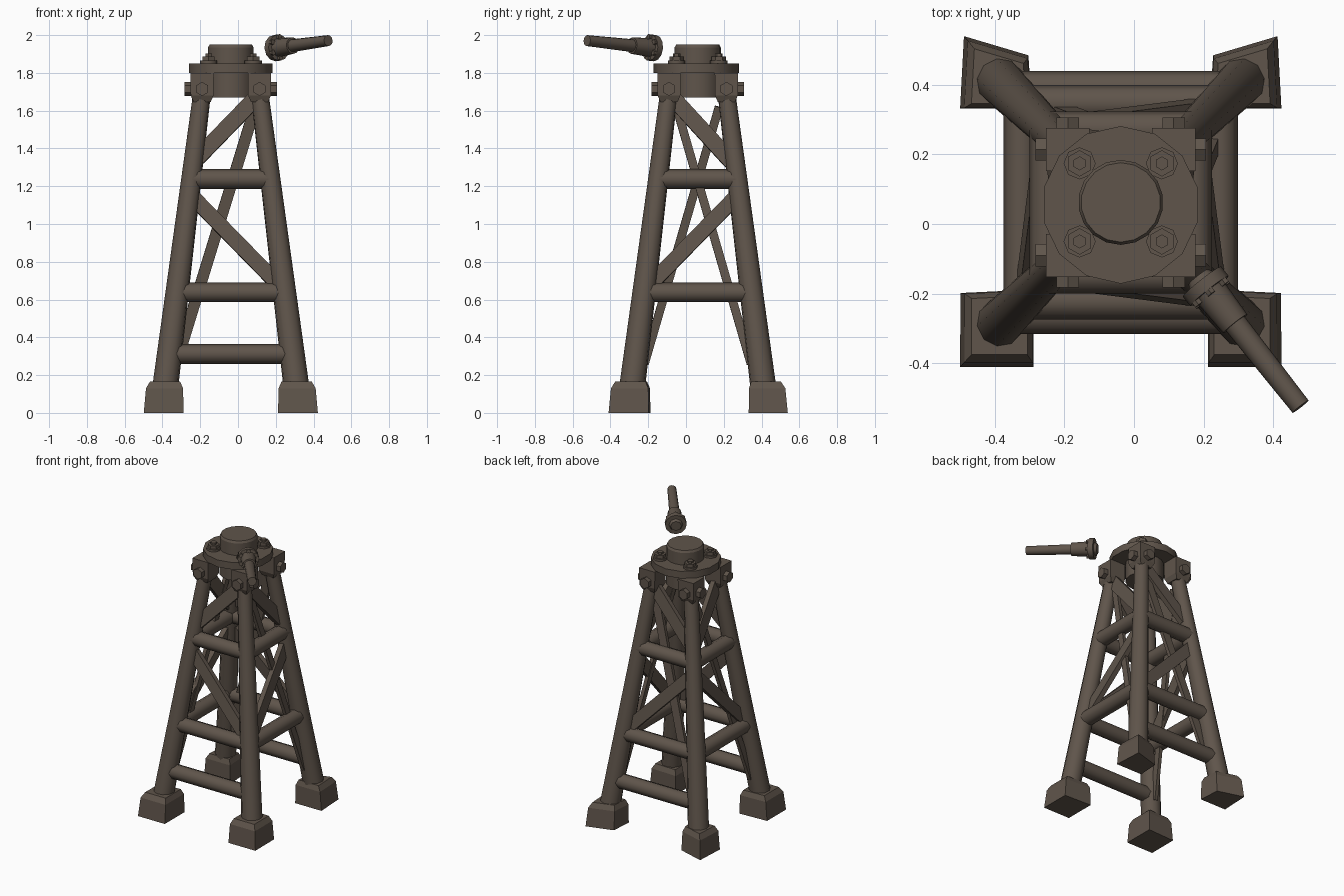
import bpy, bmesh, math
from mathutils import Vector, Matrix

if "Cube" in bpy.data.objects:
    bpy.data.objects.remove(bpy.data.objects["Cube"])

CX, CY = -0.038, 0.062                       # tower axis

mat = bpy.data.materials.new("dark_brown_metal")
mat.diffuse_color = (0.115, 0.09, 0.07, 1)
mat.use_nodes = True
mat.node_tree.nodes["Principled BSDF"].inputs["Base Color"].default_value = mat.diffuse_color


def off(z):
    """Distance of the leg centre from the tower axis at height z."""
    return 0.364 - 0.125 * z


def leg_pt(sx, sy, z):
    return Vector((CX + sx * off(z), CY + sy * off(z), z))


def finish(name, bm, smooth=True):
    bmesh.ops.recalc_face_normals(bm, faces=bm.faces)
    me = bpy.data.meshes.new(name)
    bm.to_mesh(me)
    bm.free()
    me.materials.append(mat)
    ob = bpy.data.objects.new(name, me)
    bpy.context.collection.objects.link(ob)
    if smooth:
        bpy.ops.object.select_all(action='DESELECT')
        ob.select_set(True)
        bpy.context.view_layer.objects.active = ob
        bpy.ops.object.shade_smooth_by_angle(angle=math.radians(50))
    return ob


def rod(name, p, q, r1, r2=None, sides=8, smooth=True):
    """Cylinder or cone frustum from p to q."""
    p, q = Vector(p), Vector(q)
    d = q - p
    rot = d.to_track_quat('Z', 'Y').to_matrix().to_4x4()
    bm = bmesh.new()
    bmesh.ops.create_cone(bm, cap_ends=True, segments=sides, radius1=r1,
                          radius2=r1 if r2 is None else r2, depth=d.length,
                          matrix=Matrix.Translation((p + q) / 2) @ rot)
    return finish(name, bm, smooth)


def plank(name, p, q, width, thick, normal):
    """Flat bar from p to q whose broad side faces the normal."""
    p, q, n = Vector(p), Vector(q), Vector(normal)
    d = (q - p).normalized()
    w = d.cross(n).normalized()
    n = w.cross(d)
    m = Matrix((w * width, n * thick, d * (q - p).length)).transposed().to_4x4()
    bm = bmesh.new()
    bmesh.ops.create_cube(bm, size=1, matrix=Matrix.Translation((p + q) / 2) @ m)
    return finish(name, bm, False)


def loft(name, rings):
    """Closed solid through four-cornered rings."""
    bm = bmesh.new()
    vs = [[bm.verts.new(c) for c in ring] for ring in rings]
    bm.faces.new(vs[0])
    bm.faces.new(vs[-1])
    for a, b in zip(vs, vs[1:]):
        for i in range(4):
            j = (i + 1) % 4
            bm.faces.new((a[i], a[j], b[j], b[i]))
    return finish(name, bm, False)


def square(x, y, z, h):
    return [(x + a * h, y + b * h, z) for a, b in ((-1, -1), (1, -1), (1, 1), (-1, 1))]


# Legs with feet, top brackets and bracket bolts
for sx, xn in ((-1, "left"), (1, "right")):
    for sy, yn in ((-1, "front"), (1, "back")):
        tag = f"{yn}_{xn}"
        rod(f"leg_{tag}", leg_pt(sx, sy, 0.08), leg_pt(sx, sy, 1.72), 0.07, 0.047, 10)

        # foot corners as outward distances from the axis
        if sy < 0:
            q = [(0.25, 0.25), (0.46, 0.26), (0.461, 0.472), (0.25, 0.472)]
        else:
            q = [(0.255, 0.27), (0.461, 0.27), (0.45, 0.477), (0.265, 0.422)]
        rings = []
        for z, s in ((0, 1.0), (0.13, 0.93), (0.165, 0.76)):
            c = Vector((off(z), off(z)))
            ring = []
            for a, b in q:
                u = a + (c.x - 0.362) * 0.3 if z else a
                v = b + (c.y - 0.362) * 0.3 if z else b
                u, v = c.x + (u - c.x) * s, c.y + (v - c.y) * s
                ring.append((CX + sx * u, CY + sy * v, z))
            rings.append(ring)
        loft(f"foot_{tag}", rings)

        bx, by = CX + sx * 0.152, CY + sy * 0.152
        loft(f"bracket_{tag}", [square(bx, by, 1.645, 0.045), square(bx, by, 1.68, 0.06),
                                square(bx, by, 1.80, 0.062)])
        rod(f"bolt_x_{tag}", (bx + sx * 0.05, by, 1.715), (bx + sx * 0.092, by, 1.715),
            0.037, sides=6, smooth=False)
        rod(f"bolt_y_{tag}", (bx, by + sy * 0.05, 1.715), (bx, by + sy * 0.092, 1.715),
            0.037, sides=6, smooth=False)

        # Nuts standing on the top plate
        nx, ny = CX + sx * 0.118, CY + sy * 0.112
        rod(f"washer_{tag}", (nx, ny, 1.84), (nx, ny, 1.865), 0.046, sides=8)
        rod(f"nut_{tag}", (nx, ny, 1.86), (nx, ny, 1.888), 0.038, sides=6, smooth=False)
        rod(f"stud_{tag}", (nx, ny, 1.88), (nx, ny, 1.902), 0.02, sides=6)

# Horizontal beams: front and back have three, the sides two
for s, fn in ((-1, "front"), (1, "back")):
    for i, z in enumerate((0.312, 0.638, 1.238)):
        rod(f"beam_{fn}_{i}", leg_pt(-1, s, z), leg_pt(1, s, z), 0.052)
for s, fn in ((-1, "left"), (1, "right")):
    for i, z in enumerate((0.638, 1.238)):
        rod(f"beam_{fn}_{i}", leg_pt(s, -1, z), leg_pt(s, 1, z), 0.052)

# Diagonal braces on each face
for s in (-1, 1):
    fn, sn = ("front", "left") if s < 0 else ("back", "right")
    plank(f"upper_brace_{fn}", leg_pt(0.8, s, 1.66), leg_pt(-0.9, s, 1.35), 0.085, 0.035, (0, s, 0.125))
    plank(f"middle_brace_{fn}", leg_pt(-0.95, s, 1.15), leg_pt(0.9, s, 0.68), 0.08, 0.035, (0, s, 0.125))
    plank(f"upper_brace_{sn}", leg_pt(s, -0.8, 1.66), leg_pt(s, 0.9, 1.33), 0.085, 0.035, (s, 0, 0.125))
    plank(f"middle_brace_{sn}", leg_pt(s, 0.95, 1.15), leg_pt(s, -0.9, 0.68), 0.08, 0.035, (s, 0, 0.125))
    # long thin ties on the side faces cross each other when seen from the side
    plank(f"long_tie_{sn}", leg_pt(0.96 * s, -0.7 * s, 1.62), leg_pt(0.96 * s, 0.85 * s, 0.26),
          0.045, 0.025, (s, 0, 0.125))
plank("long_tie_back", leg_pt(0.8, 0.94, 1.62), leg_pt(-0.85, 0.94, 0.3), 0.06, 0.025, (0, 1, 0.125))

# Hub, round top plate and raised cap
rod("lower_hub", (CX, CY, 1.67), (CX, CY, 1.81), 0.125, sides=16)
rod("top_plate", (CX, CY - 0.007, 1.80), (CX, CY - 0.007, 1.85), 0.226, sides=14)
rod("cap", (CX, CY, 1.84), (CX, CY, 1.935), 0.122, sides=18)
rod("cap_rim", (CX, CY, 1.935), (CX, CY, 1.95), 0.122, 0.114, sides=18)

# Detached handle: flange, collar, grip and small flange bolts
a, b = Vector((0.195, -0.165, 1.931)), Vector((0.478, -0.524, 1.971))
d = (b - a).normalized()
rod("handle_flange", a, a + d * 0.035, 0.07, sides=12)
rod("handle_back_boss", a - d * 0.018, a, 0.035, 0.045, sides=8)
rod("handle_collar", a + d * 0.03, a + d * 0.155, 0.05, 0.044, sides=12)
rod("handle_grip", a + d * 0.15, b, 0.034, 0.029, sides=12)
side = d.cross(Vector((0, 0, 1))).normalized()
up = side.cross(d)
for i in range(6):
    t = math.radians(60 * i + 30)
    c = a + (side * math.cos(t) + up * math.sin(t)) * 0.056
    rod(f"handle_bolt_{i}", c + d * 0.02, c + d * 0.05, 0.014, sides=6, smooth=False)
